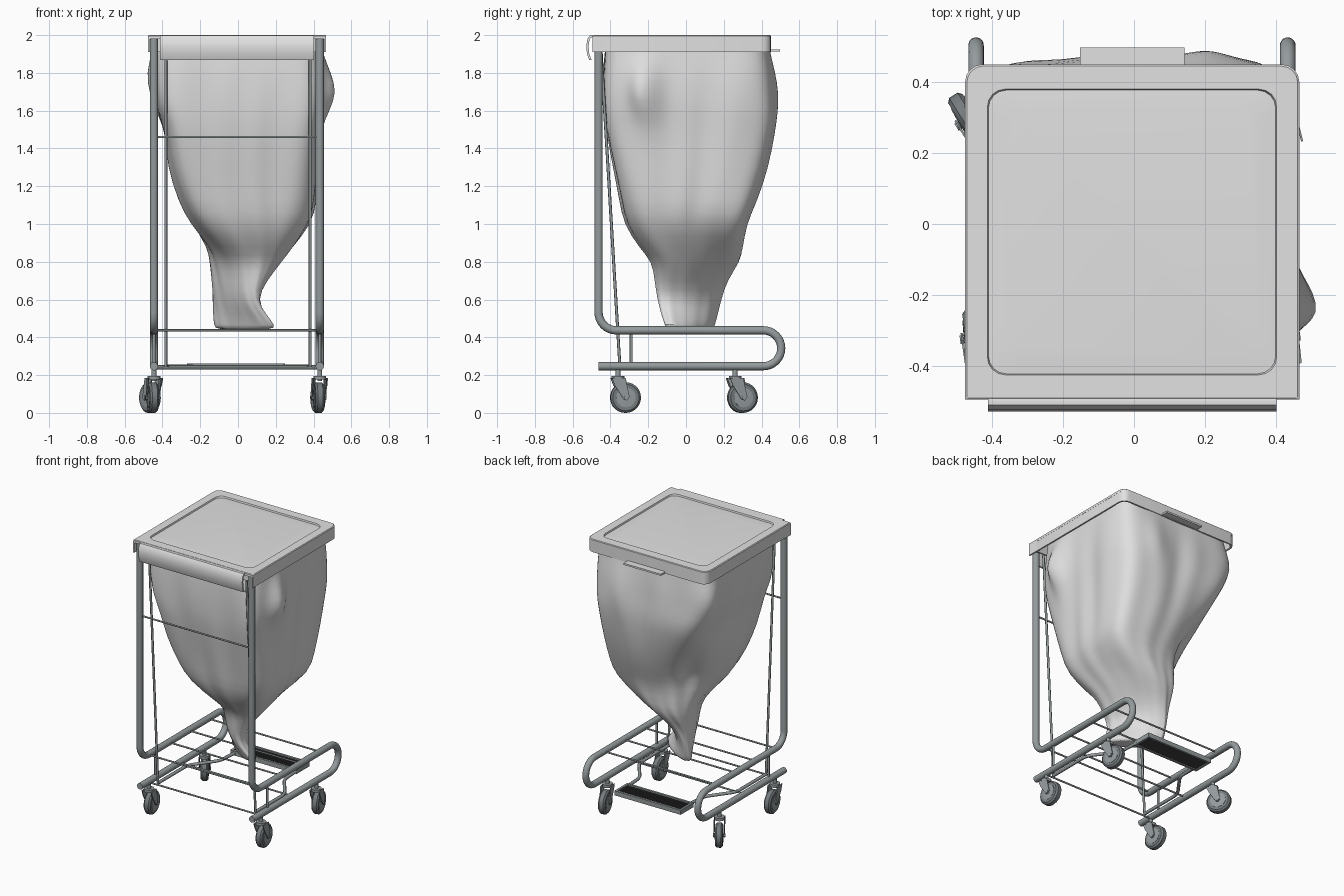
import bpy, bmesh, math
from mathutils import Vector, Matrix

if "Cube" in bpy.data.objects:
    bpy.data.objects.remove(bpy.data.objects["Cube"])


def material(name, rgb):
    m = bpy.data.materials.new(name)
    m.diffuse_color = (*rgb, 1)
    m.use_nodes = True
    m.node_tree.nodes["Principled BSDF"].inputs["Base Color"].default_value = m.diffuse_color
    return m


LID = material("lid plastic", (0.76, 0.76, 0.76))
BAG = material("bag fabric", (0.74, 0.74, 0.74))
STEEL = material("steel tube", (0.30, 0.33, 0.34))
TYRE = material("grey rubber", (0.18, 0.20, 0.21))
TREAD = material("dark tread", (0.05, 0.05, 0.05))


def finish(name, bm, mat, angle=40):
    bmesh.ops.recalc_face_normals(bm, faces=bm.faces[:])
    me = bpy.data.meshes.new(name)
    bm.to_mesh(me)
    bm.free()
    me.materials.append(mat)
    ob = bpy.data.objects.new(name, me)
    bpy.context.collection.objects.link(ob)
    bpy.ops.object.select_all(action='DESELECT')
    ob.select_set(True)
    bpy.context.view_layer.objects.active = ob
    bpy.ops.object.shade_smooth_by_angle(angle=math.radians(angle))
    return ob


def loft(name, rings, mat, angle=40, caps=(True, True)):
    bm = bmesh.new()
    loops = [[bm.verts.new(p) for p in r] for r in rings]
    n = len(loops[0])
    for a, b in zip(loops, loops[1:]):
        for i in range(n):
            bm.faces.new((a[i], a[(i + 1) % n], b[(i + 1) % n], b[i]))
    for cap, ring in zip(caps, (loops[0], loops[-1])):
        if cap:
            bm.faces.new(ring)
    return finish(name, bm, mat, angle)


def box(name, x0, x1, y0, y1, z0, z1, mat):
    ring = lambda z: [(x0, y0, z), (x1, y0, z), (x1, y1, z), (x0, y1, z)]
    return loft(name, [ring(z0), ring(z1)], mat)


def tube(name, pts, r, mat=STEEL, bend=0.0, sides=12):
    """Round rod along a path whose corners are filleted by 'bend'."""
    pts = [Vector(p) for p in pts]
    path = [pts[0]]
    for a, b, c in zip(pts, pts[1:], pts[2:]):
        p, q = b + (a - b).normalized() * bend, b + (c - b).normalized() * bend
        mid = (p + q) / 2
        out = b - mid
        centre = mid - out * ((q - p).length_squared / 4 / out.length_squared)
        u, v = p - centre, q - centre
        path += [centre + u.slerp(v, k / 8).normalized() * u.length for k in range(9)]
    path.append(pts[-1])
    path = [p for i, p in enumerate(path) if i == 0 or (p - path[i - 1]).length > 1e-3]
    rings, ref = [], None
    for i, p in enumerate(path):
        d = (path[min(i + 1, len(path) - 1)] - path[max(i - 1, 0)]).normalized()
        ref = d.orthogonal() if ref is None else ref
        ref = (ref - d * ref.dot(d)).normalized()
        w = d.cross(ref)
        rings.append([p + (ref * math.cos(s) + w * math.sin(s)) * r
                      for s in (2 * math.pi * k / sides for k in range(sides))])
    return loft(name, rings, mat, 50)


def rounded(x0, x1, y0, y1, z, rf, rb):
    """Rounded rectangle; rf and rb are the front and back corner radii."""
    out = []
    for cx, cy, r, a0 in ((x1 - rb, y1 - rb, rb, 0), (x0 + rb, y1 - rb, rb, 90),
                          (x0 + rf, y0 + rf, rf, 180), (x1 - rf, y0 + rf, rf, 270)):
        for k in range(5):
            a = math.radians(a0 + 22.5 * k)
            out.append((cx + r * math.cos(a), cy + r * math.sin(a), z))
    return out


# Lid: hollow skirt, overhanging top sheet with a shallow recessed panel
loft("lid_skirt", [rounded(-.46, .455, -.42, .44, 1.982, .004, .045),
                   rounded(-.46, .455, -.42, .44, 1.91, .004, .045),
                   rounded(-.473, .465, -.43, .45, 1.91, .004, .05),
                   rounded(-.473, .465, -.43, .45, 1.985, .004, .05)], LID, caps=(False, False))
loft("lid_top", [rounded(-.476, .466, -.495, .45, 1.98, .004, .05),
                 rounded(-.476, .466, -.495, .45, 1.996, .004, .05),
                 rounded(-.471, .461, -.49, .445, 2.0, .004, .046),
                 rounded(-.413, .402, -.425, .38, 2.0, .05, .05),
                 rounded(-.410, .399, -.422, .377, 1.99, .05, .05),
                 rounded(-.36, .35, -.37, .33, 1.994, .05, .05)], LID, 25)
for s, x in (("left", -.476), ("right", .456)):
    box("lid_cheek_" + s, x, x + .01, -.495, -.42, 1.91, 1.99, LID)
box("lid_handle", -.152, .142, .44, .498, 1.912, 1.924, LID)

# Curved hinge cover at the front
outer = [(-.49, 1.999), (-.51, 1.997), (-.522, 1.98), (-.528, 1.94), (-.524, 1.90), (-.512, 1.868)]
profile = outer + [(y + .012, z - (.008 if z > 1.99 else 0)) for y, z in reversed(outer)]
loft("hinge_cover", [[(x, y, z) for y, z in profile] for x in (-.412, .402)], LID)

# Bag: loft of squarish-to-diagonal sections (z, xmin, xmax, ymin, ymax)
sections = [(1.97, -.445, .44, -.42, .435), (1.91, -.445, .44, -.43, .44), (1.80, -.445, .45, -.435, .455),
            (1.70, -.44, .45, -.435, .46), (1.60, -.425, .445, -.43, .468), (1.50, -.385, .43, -.42, .465),
            (1.30, -.37, .42, -.38, .43), (1.12, -.31, .41, -.345, .37),
            (1.00, -.25, .385, -.325, .31), (.87, -.155, .28, -.24, .30), (.80, -.145, .225, -.175, .285),
            (.70, -.14, .15, -.165, .215), (.60, -.135, .10, -.15, .185), (.52, -.13, .15, -.13, .165),
            (.46, -.125, .20, -.11, .15), (.44, -.115, .185, -.10, .14)]
# Loose folds and dents: angle, height, amount, angular width, vertical width
folds = ((-.46, 1.70, .19, .13, .13), (2.50, 1.77, .12, .14, .13), (1.16, 1.70, .07, .13, .15),
         (2.40, 1.15, -.36, .42, .17), (.80, .97, .10, .35, .12), (.35, 1.45, .03, .15, .15))
rings = []
for z, x0, x1, y0, y1 in sections:
    f = min(1, max(0, (1.6 - z) / .85))           # 0 at the top, 1 at the gathered tip
    g = min(1, max(0, (.95 - z) / .4))
    n, shear = 8 - 6 * f, 1.0 * g
    ring = []
    for k in range(80):
        t = 2 * math.pi * k / 80
        r = (abs(math.cos(t)) ** n + abs(math.sin(t)) ** n) ** (-1 / n)
        loose = min(1, (1.97 - z) / .3)
        r *= 1 + loose * (.012 * math.sin(9 * t + 2 * z) + .01 * math.sin(14 * t - 3 * z))
        for t0, z0, amp, wt, wz in folds:
            d = (t - t0 + math.pi) % (2 * math.pi) - math.pi
            r *= 1 + amp * math.exp(-(d / wt) ** 2 - ((z - z0) / wz) ** 2)
        ring.append(((x0 + x1) / 2 + (x1 - x0) / 2 * r * math.cos(t + shear),
                     (y0 + y1) / 2 + (y1 - y0) / 2 * r * math.sin(t), z))
    rings.append(ring)
bag = loft("laundry_bag", rings, BAG, 60, caps=(False, True))
soften = bag.modifiers.new("soften", 'SUBSURF')
soften.levels = soften.render_levels = 1

# Bent side tubes with the U-shaped base, slanted lift rods, struts and pedal arms
for side, x, sx in (("left", -.445, -1), ("right", .433, 1)):
    tube("side_frame_" + side, [(x, -.463, 1.98), (x, -.463, .437), (x, .504, .437),
                                (x, .504, .247), (x, -.463, .247)], .022, bend=.0949, sides=16)
    tube("lift_rod_" + side, [(sx * .382, -.45, 1.92), (sx * .382, -.35, .245)], .008, sides=8)
    tube("strut_" + side, [(x, -.29, .25), (x, -.29, .43)], .008, sides=8)
    tube("pedal_arm_" + side, [(sx * .382, -.35, .245), (sx * .382, -.02, .245),
                               (sx * .25, .16, .245), (sx * .24, .32, .245)], .011, bend=.04, sides=8)

# Cross wires
wires = [(-.463, 1.46), (-.37, .437), (-.14, .437), (.08, .437), (.30, .437), (-.36, .237), (-.02, .247)]
for i, (y, z) in enumerate(wires):
    tube(f"cross_wire_{i + 1}", [(-.445, y, z), (.433, y, z)], .006, sides=8)

# Foot pedal: steel rim around a ribbed dark tread
for name, b in (("back", (-.27, .25, .43, .445)), ("front", (-.27, .25, .30, .315)),
                ("left", (-.27, -.255, .315, .43)), ("right", (.235, .25, .315, .43))):
    box("pedal_rim_" + name, *b, .23, .262, STEEL)
box("pedal_tread", -.255, .235, .315, .43, .236, .252, TREAD)
for i in range(5):
    y = .325 + i * .022
    box(f"pedal_rib_{i + 1}", -.25, .23, y, y + .008, .25, .258, TREAD)


def lathe_x(name, profile, centre, mat, sides=28):
    """Disc turned round the x axis from (x, radius) pairs."""
    cy, cz = centre
    return loft(name, [[(x, cy + r * math.cos(a), cz + r * math.sin(a))
                        for a in (2 * math.pi * k / sides for k in range(sides))]
                       for x, r in profile], mat)


# Swivel casters
def caster(name, x, y, yaw):
    parts = [lathe_x(name + "_tyre", [(-.024, .058), (-.024, .07), (-.014, .081), (.014, .081),
                                      (.024, .07), (.024, .058)], (.04, .081), TYRE),
             lathe_x(name + "_hub", [(-.028, .02), (-.026, .052), (.026, .052), (.028, .02)],
                     (.04, .081), STEEL, 20),
             lathe_x(name + "_axle", [(-.04, .012), (.04, .012)], (.04, .081), STEEL, 10),
             tube(name + "_stem", [(0, 0, .17), (0, 0, .25)], .013),
             tube(name + "_swivel", [(0, 0, .176), (0, 0, .196)], .034, sides=16)]
    plate = [(-.036, .185), (.036, .185), (.058, .085), (.045, .066), (.028, .07), (-.02, .145)]
    for s, x0 in (("a", -.036), ("b", .03)):
        parts.append(loft(name + "_fork_" + s, [[(q, v, w) for v, w in plate]
                                                for q in (x0, x0 + .006)], STEEL))
    m = Matrix.Translation((x, y, 0)) @ Matrix.Rotation(math.radians(yaw), 4, 'Z')
    for ob in parts:
        ob.data.transform(m)


caster("caster_front_left", -.445, -.36, 8)
caster("caster_front_right", .433, -.36, 6)
caster("caster_rear_left", -.445, .26, 32)
caster("caster_rear_right", .433, .26, 14)
